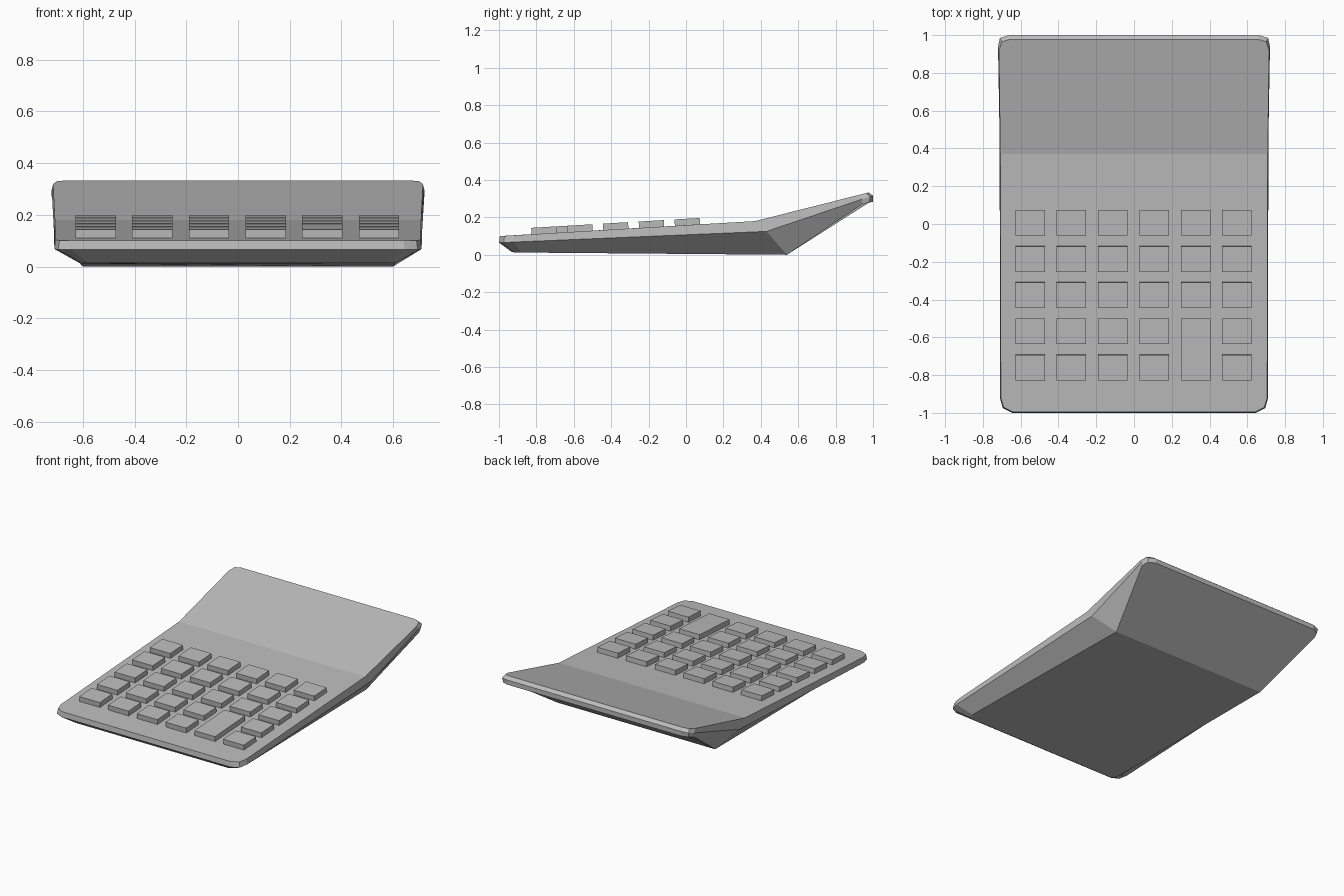
import bpy
import bmesh
from math import atan

cube = bpy.data.objects.get("Cube")
if cube:
    bpy.data.objects.remove(cube, do_unlink=True)

# Single grey plastic
grey = bpy.data.materials.new("grey_plastic")
grey.use_nodes = True
colour = (0.5, 0.5, 0.5, 1)
grey.diffuse_color = colour
grey.node_tree.nodes["Principled BSDF"].inputs["Base Color"].default_value = colour


def finish(name, bm):
    bmesh.ops.recalc_face_normals(bm, faces=bm.faces)
    mesh = bpy.data.meshes.new(name)
    bm.to_mesh(mesh)
    bm.free()
    mesh.materials.append(grey)
    obj = bpy.data.objects.new(name, mesh)
    bpy.context.collection.objects.link(obj)
    return obj


# Half outlines from front to back: top edge, rim and underside
top = [(.64, -.995, .10), (.69, -.97, .101), (.705, -.92, .104), (.708, .37, .18),
       (.715, .92, .319), (.70, .965, .33), (.66, .977, .333)]
rim = [(.645, -1, .065), (.695, -.975, .065), (.71, -.92, .068), (.711, .43, .125),
       (.72, .94, .297), (.71, .985, .31), (.66, 1, .315)]
base = [(.58, -.93, .014), (.60, -.915, .013), (.61, -.88, .012), (.60, .54, 0),
        (.72, .94, .27), (.705, .98, .28), (.66, 1, .283)]
BEND = 3

# Case: mirrored outlines joined into rings, with caps split at the bend
bm = bmesh.new()
rings = []
for half in (top, rim, base):
    right = [bm.verts.new(p) for p in half]
    left = [bm.verts.new((-x, y, z)) for x, y, z in half]
    rings.append((right, left))
for upper, lower in zip(rings, rings[1:]):
    a = upper[0] + upper[1][::-1]
    b = lower[0] + lower[1][::-1]
    for i in range(len(a)):
        j = (i + 1) % len(a)
        bm.faces.new((a[i], a[j], b[j], b[i]))
for right, left in (rings[0], rings[2]):
    bm.faces.new(right[:BEND + 1] + left[:BEND + 1][::-1])
    bm.faces.new(right[BEND:] + left[BEND:][::-1])
finish("case", bm)

# Keys: tilted blocks resting on the keypad slope
SLOPE = .0586


def add_key(name, x, y, depth):
    bm = bmesh.new()
    bmesh.ops.create_cube(bm, size=1)
    bmesh.ops.scale(bm, vec=(.156, depth, .042), verts=bm.verts)
    key = finish(name, bm)
    key.location = (x, y, .10 + (y + .995) * SLOPE + .013)
    key.rotation_euler.x = atan(SLOPE)


PITCH = .1915
for col in range(6):
    x = -.55 + .219 * col
    for row in range(5):
        y = .007 - PITCH * row
        if col == 4 and row == 3:
            add_key("tall_key", x, y - PITCH / 2, .135 + PITCH)
        elif col != 4 or row < 3:
            add_key(f"key_{row + 1}_{col + 1}", x, y, .135)
